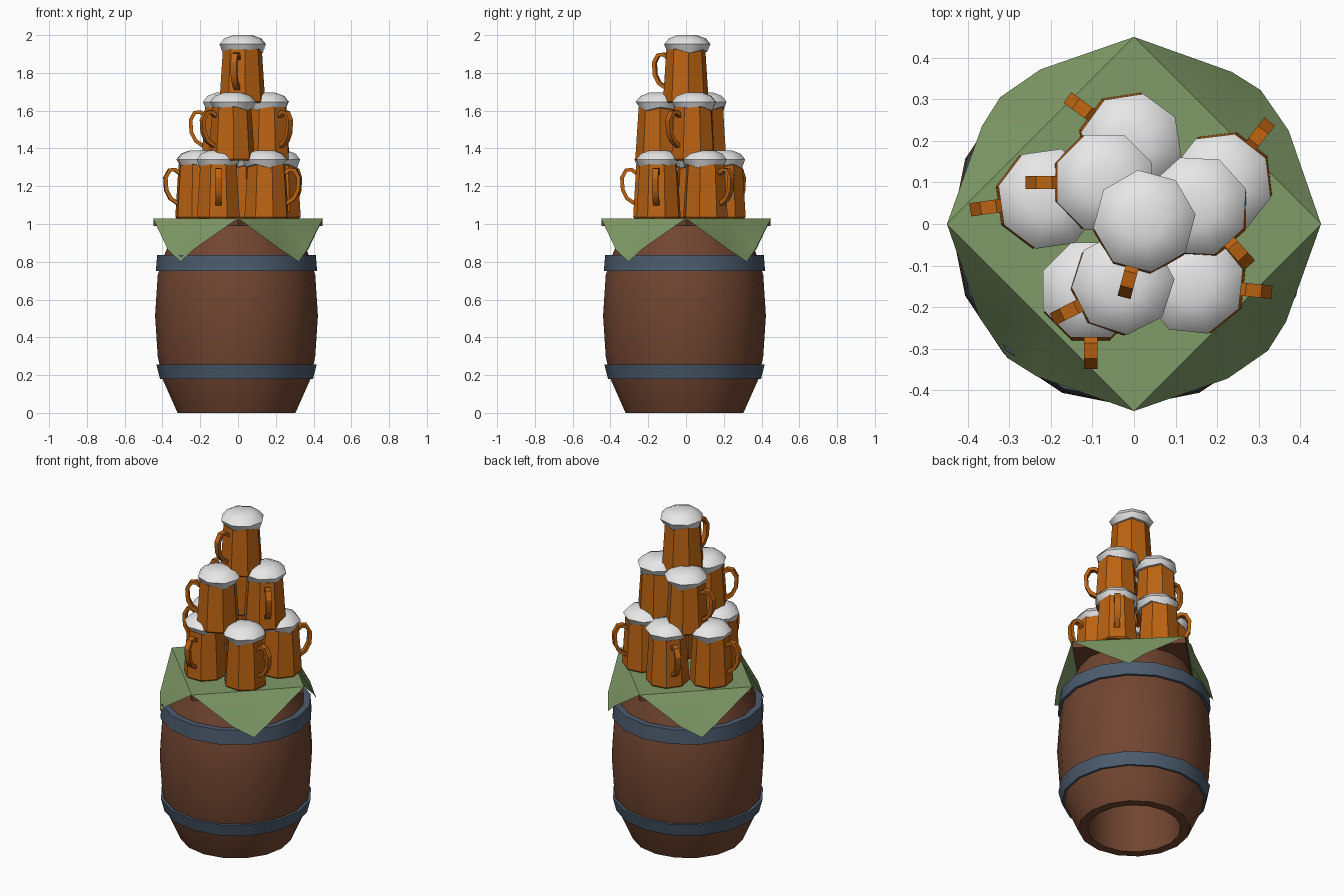
import bpy, math
from math import sin, cos, pi, radians
from mathutils import Matrix, Vector

if "Cube" in bpy.data.objects:
    bpy.data.objects.remove(bpy.data.objects["Cube"])


def material(name, rgb):
    m = bpy.data.materials.new(name)
    m.diffuse_color = (*rgb, 1)
    m.use_nodes = True
    m.node_tree.nodes["Principled BSDF"].inputs["Base Color"].default_value = m.diffuse_color
    return m


WOOD = material("brown wood", (0.165, 0.06, 0.03))
IRON = material("blue grey iron", (0.072, 0.105, 0.155))
CLOTH = material("green cloth", (0.215, 0.325, 0.135))
AMBER = material("amber mug", (0.50, 0.125, 0.006))
FOAM = material("white foam", (0.80, 0.80, 0.80))


def make(name, verts, faces, mat, angle=None, matrix=None):
    me = bpy.data.meshes.new(name)
    me.from_pydata([tuple(v) for v in verts], [], faces)
    me.materials.append(mat)
    ob = bpy.data.objects.new(name, me)
    bpy.context.collection.objects.link(ob)
    if matrix is not None:
        ob.matrix_world = matrix
    if angle:
        bpy.ops.object.select_all(action='DESELECT')
        bpy.context.view_layer.objects.active = ob
        ob.select_set(True)
        bpy.ops.object.shade_smooth_by_angle(angle=radians(angle))
    return ob


def lathe(profile, n, start=0.0, caps=True, closed=False, drip=None):
    """Spin (radius, z) points; drip lifts every other vertex of the first ring."""
    verts, faces = [], []
    for k, (r, z) in enumerate(profile):
        for i in range(n):
            a = start + 2 * pi * i / n
            dz = drip[i % len(drip)] if drip and k == 0 else 0
            verts.append((r * cos(a), r * sin(a), z + dz))
    rows = len(profile)
    for k in range(rows if closed else rows - 1):
        k2 = (k + 1) % rows
        for i in range(n):
            j = (i + 1) % n
            faces.append((k * n + i, k * n + j, k2 * n + j, k2 * n + i))
    if caps and not closed:
        faces.append(tuple(reversed(range(n))))
        faces.append(tuple(range((rows - 1) * n, rows * n)))
    return verts, faces


# Barrel with hollow underside, and two hoops
shift = Matrix.Translation((-0.008, -0.008, 0))
v, f = lathe([(0.26, 0.35), (0.26, 0.0), (0.312, 0.0), (0.392, 0.18), (0.417, 0.30),
              (0.431, 0.515), (0.417, 0.73), (0.385, 0.83), (0.312, 1.0)], 16)
make("barrel", v, f, WOOD, 40, shift)
for name, (z0, r0), (z1, r1) in (("lower_hoop", (0.18, 0.405), (0.255, 0.424)),
                                 ("upper_hoop", (0.75, 0.427), (0.835, 0.420))):
    v, f = lathe([(r0 - 0.03, z0), (r0, z0), (r1, z1), (r1 - 0.04, z1)], 16, closed=True)
    make(name, v, f, IRON, 40, shift)

# Square board on the barrel
v, f = lathe([(0.447, 0.99), (0.447, 1.026)], 4)
make("square_board", v, f, WOOD)

# Cloth: flat square top with four hanging corners
verts, faces = [(0, 0, 1.03)], []
for q in range(4):
    rot = Matrix.Rotation(q * pi / 2, 3, 'Z')
    b = len(verts)
    # board corner, fold middle, edge, tip, edge
    for p in ((0.45, 0, 1.03), (0.225, 0.225, 1.03), (0.372, 0.225, 0.865),
              (0.305, 0.322, 0.80), (0.235, 0.366, 0.865)):
        verts.append(rot @ Vector(p))
    nxt = 1 + ((q + 1) % 4) * 5
    faces += [(0, b, b + 1), (0, b + 1, nxt), (b, b + 2, b + 1), (b + 1, b + 2, b + 3),
              (b + 1, b + 3, b + 4), (b + 1, b + 4, nxt)]
make("cloth", verts, faces, CLOTH, 40)


def handle_mesh():
    path = [(0.090, 0.235), (0.122, 0.258), (0.150, 0.255), (0.172, 0.215),
            (0.168, 0.150), (0.145, 0.105), (0.100, 0.075)]
    w, t = 0.016, 0.010
    verts, faces = [], []
    n = len(path)
    for i, (r, z) in enumerate(path):
        a, b = path[max(i - 1, 0)], path[min(i + 1, n - 1)]
        d = Vector((b[0] - a[0], b[1] - a[1])).normalized()
        nx, nz = -d.y * t, d.x * t
        verts += [(r + nx, -w, z + nz), (r + nx, w, z + nz),
                  (r - nx, w, z - nz), (r - nx, -w, z - nz)]
    for i in range(n - 1):
        for k in range(4):
            j = (k + 1) % 4
            faces.append((i * 4 + k, i * 4 + j, i * 4 + 4 + j, i * 4 + 4 + k))
    faces += [(3, 2, 1, 0), tuple(range(4 * n - 4, 4 * n))]
    return verts, faces


# Mugs: x, y, tier, handle direction in degrees
mugs = [(-0.21, 0.06, 0, 188), (-0.01, 0.195, 0, 144), (0.212, 0.10, 0, 52),
        (-0.104, -0.163, 0, 270), (0.147, -0.145, 0, -6),
        (-0.075, 0.10, 1, 180), (0.155, 0.04, 1, -48), (-0.03, -0.145, 1, 207),
        (0.024, 0.003, 2, 255)]
for i, (x, y, tier, deg) in enumerate(mugs):
    mw = (Matrix.Translation((x, y, 1.03 + 0.305 * tier))
          @ Matrix.Rotation(radians(deg), 4, 'Z'))
    body = mw @ Matrix.Translation((0.004, 0, 0))
    v, f = lathe([(0.116, 0), (0.122, 0.008), (0.104, 0.285)], 8, pi / 8)
    make(f"mug_body_{i}", v, f, AMBER, 30, body)
    v, f = handle_mesh()
    make(f"mug_handle_{i}", v, f, AMBER, 30, body)
    v, f = lathe([(0.107, 0.272), (0.124, 0.312), (0.098, 0.343), (0.050, 0.360)], 8, pi / 8,
                 drip=(0, 0.016, -0.006, 0.012))
    make(f"foam_{i}", v, f, FOAM, 60, mw @ Matrix.Translation((-0.004, 0, 0)))
